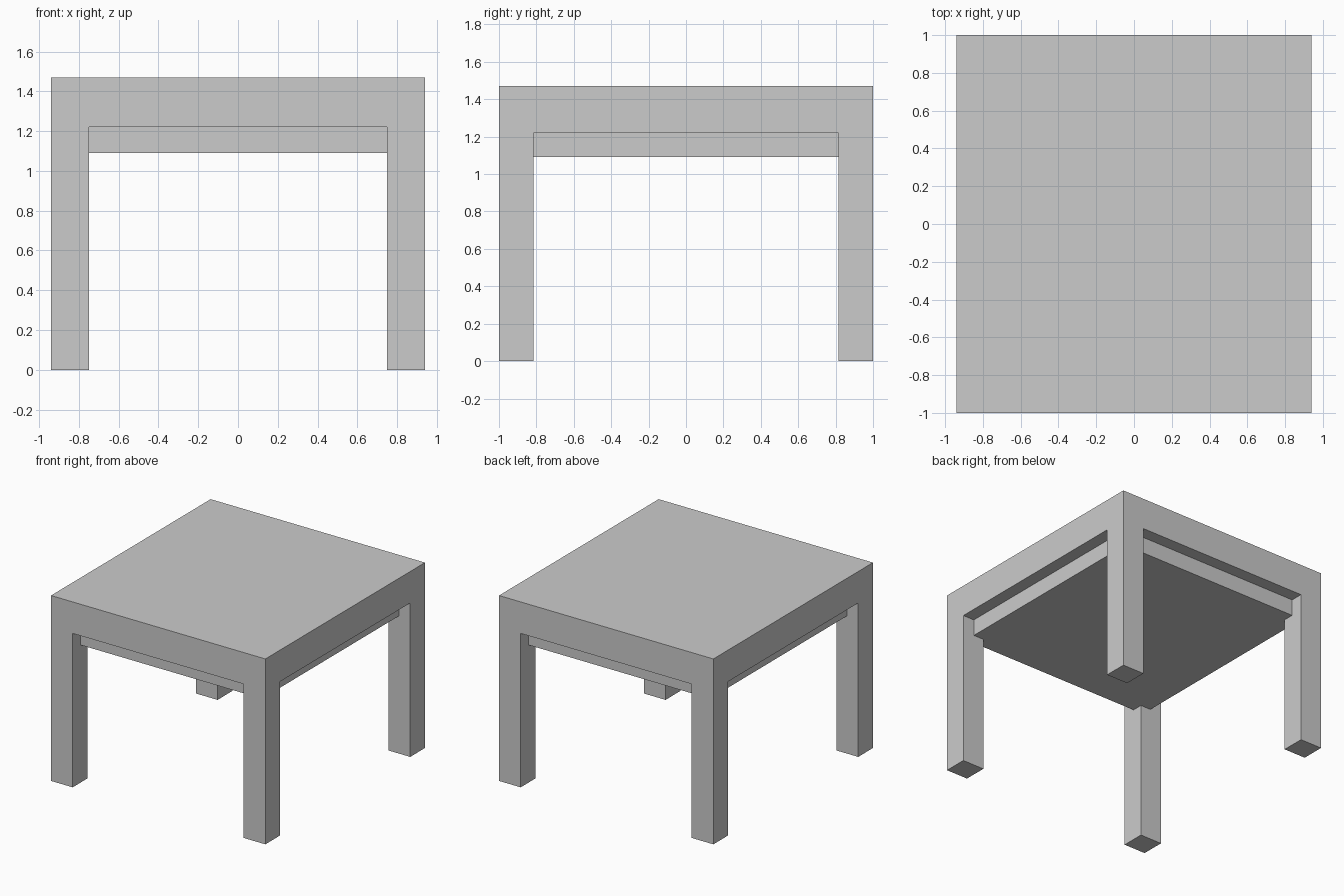
import bpy
import bmesh
from mathutils import Vector

default = bpy.data.objects.get("Cube")
if default:
    bpy.data.objects.remove(default, do_unlink=True)

# Single plain grey finish
GREY = (0.6, 0.6, 0.6, 1.0)
grey = bpy.data.materials.new("plain_grey")
grey.use_nodes = True
grey.diffuse_color = GREY
grey.node_tree.nodes["Principled BSDF"].inputs["Base Color"].default_value = GREY

# Overall dimensions
HALF_X, HALF_Y = 0.94, 1.0
TOP, APRON, PANEL = 1.47, 1.22, 1.09
LEG_X, LEG_Y = 0.19, 0.185
INSET = 0.1


def box(name, low, high):
    """Flat-shaded box between two opposite corners."""
    low, high = Vector(low), Vector(high)
    bm = bmesh.new()
    bmesh.ops.create_cube(bm, size=1)
    bmesh.ops.scale(bm, vec=high - low, verts=bm.verts)
    bmesh.ops.translate(bm, vec=(low + high) / 2, verts=bm.verts)
    mesh = bpy.data.meshes.new(name)
    bm.to_mesh(mesh)
    bm.free()
    mesh.materials.append(grey)
    obj = bpy.data.objects.new(name, mesh)
    bpy.context.collection.objects.link(obj)
    return obj


# Thick tabletop
box("tabletop", (-HALF_X, -HALF_Y, APRON), (HALF_X, HALF_Y, TOP))

# Recessed panel under the tabletop
px, py = HALF_X - INSET, HALF_Y - INSET
box("under_panel", (-px, -py, PANEL), (px, py, APRON))

# Square legs flush with the corners
for side, sx in (("left", 1), ("right", -1)):
    for end, sy in (("front", -1), ("back", 1)):
        cx = sx * (HALF_X - LEG_X / 2)
        cy = sy * (HALF_Y - LEG_Y / 2)
        box(f"{end}_{side}_leg",
            (cx - LEG_X / 2, cy - LEG_Y / 2, 0),
            (cx + LEG_X / 2, cy + LEG_Y / 2, APRON))
